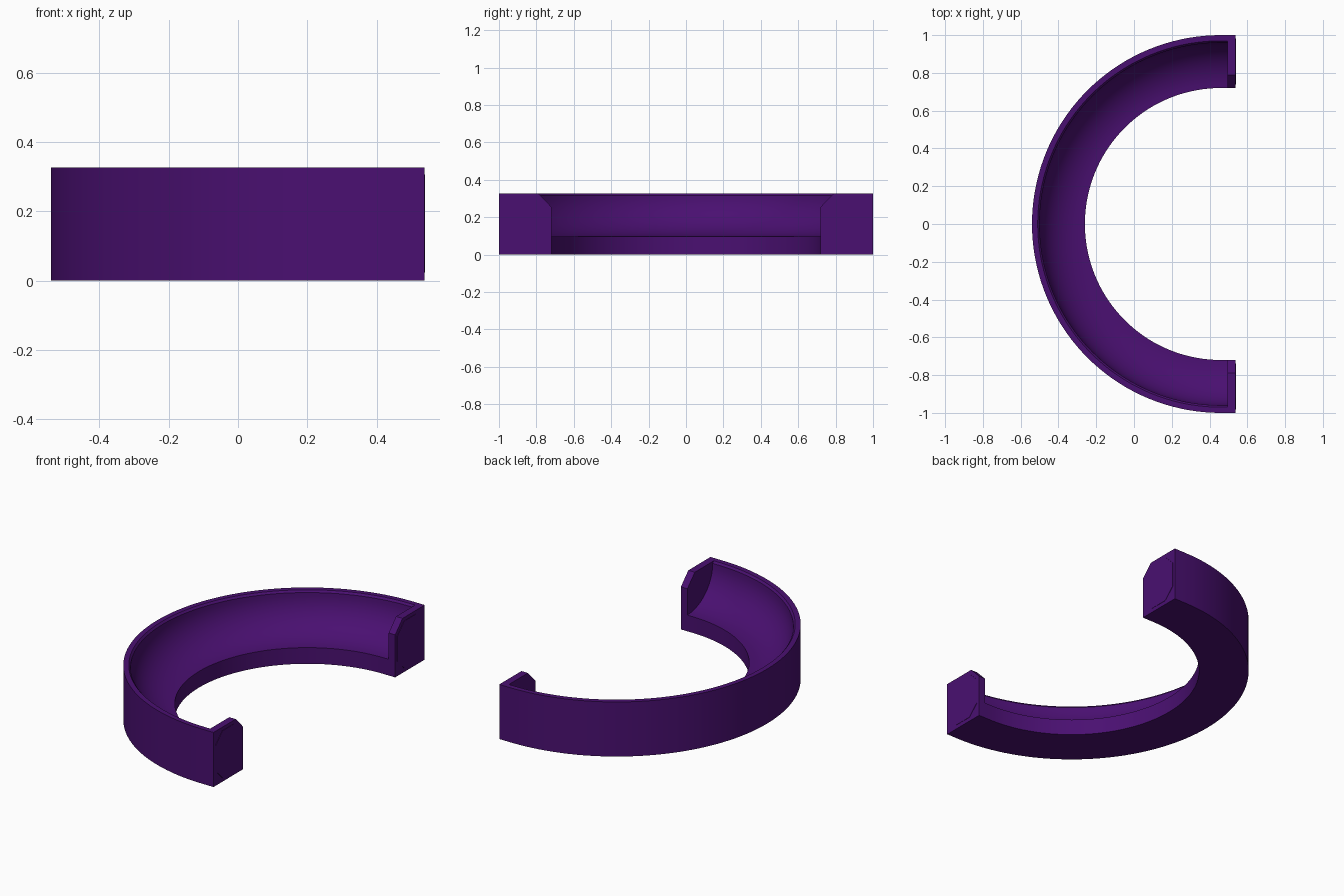
import bpy, bmesh
from math import sin, cos, pi, radians

if "Cube" in bpy.data.objects:
    bpy.data.objects.remove(bpy.data.objects["Cube"])

OUTER, INNER, HEIGHT = 1.0, 0.72, 0.327
CENTER_X, WALL_X, END_X = 0.46, 0.495, 0.538

purple = bpy.data.materials.new("deep purple")
purple.use_nodes = True
color = (0.068, 0.005, 0.165, 1)
purple.diffuse_color = color
purple.node_tree.nodes["Principled BSDF"].inputs["Base Color"].default_value = color


def finish(name, bm, smooth=False):
    bmesh.ops.recalc_face_normals(bm, faces=bm.faces)
    mesh = bpy.data.meshes.new(name)
    bm.to_mesh(mesh)
    bm.free()
    mesh.materials.append(purple)
    obj = bpy.data.objects.new(name, mesh)
    bpy.context.collection.objects.link(obj)
    if smooth:
        bpy.ops.object.select_all(action='DESELECT')
        obj.select_set(True)
        bpy.context.view_layer.objects.active = obj
        bpy.ops.object.shade_smooth_by_angle(angle=radians(30))
    return obj


def slab(name, outline, x0, x1):
    # Extrude a (y, z) outline along x
    bm = bmesh.new()
    face = bm.faces.new([bm.verts.new((x0, y, z)) for y, z in outline])
    new = bmesh.ops.extrude_face_region(bm, geom=[face])["geom"]
    bmesh.ops.translate(bm, vec=(x1 - x0, 0, 0),
                        verts=[v for v in new if isinstance(v, bmesh.types.BMVert)])
    return finish(name, bm)


# Trough: quarter-round channel swept around a half circle with short straight ends
profile = [(INNER, 0), (OUTER, 0), (OUTER, HEIGHT), (0.97, HEIGHT)]
COVE = 14
for i in range(COVE + 1):
    a = pi / 2 * i / COVE
    profile.append((INNER + 0.24 * cos(a), HEIGHT - 0.012 - 0.218 * sin(a)))

ARC = 72
bm = bmesh.new()
rings = [[bm.verts.new((WALL_X, r, z)) for r, z in profile]]
for i in range(ARC + 1):
    a = pi / 2 + pi * i / ARC
    rings.append([bm.verts.new((CENTER_X + r * cos(a), r * sin(a), z)) for r, z in profile])
rings.append([bm.verts.new((WALL_X, -r, z)) for r, z in profile])
count = len(profile)
for a, b in zip(rings, rings[1:]):
    for j in range(count):
        k = (j + 1) % count
        bm.faces.new((a[j], a[k], b[k], b[j]))
finish("curved_trough", bm, smooth=True)

# End walls with one clipped corner, each with a thin octagonal panel
wall = [(INNER, 0), (OUTER, 0), (OUTER, HEIGHT), (0.79, HEIGHT), (INNER, 0.255)]
y0, y1, z0, z1, c = 0.738, 0.983, 0.024, 0.306, 0.065
panel = [(y0 + c, z0), (y1 - c, z0), (y1, z0 + c), (y1, z1 - c),
         (y1 - c, z1), (y0 + c, z1), (y0, z1 - c), (y0, z0 + c)]
for side, sign in (("left", 1), ("right", -1)):
    name = "back" if sign > 0 else "front"
    slab(name + "_end_wall", [(sign * y, z) for y, z in wall], WALL_X, END_X)
    slab(name + "_end_panel", [(sign * y, z) for y, z in panel], END_X, END_X + 0.002)
